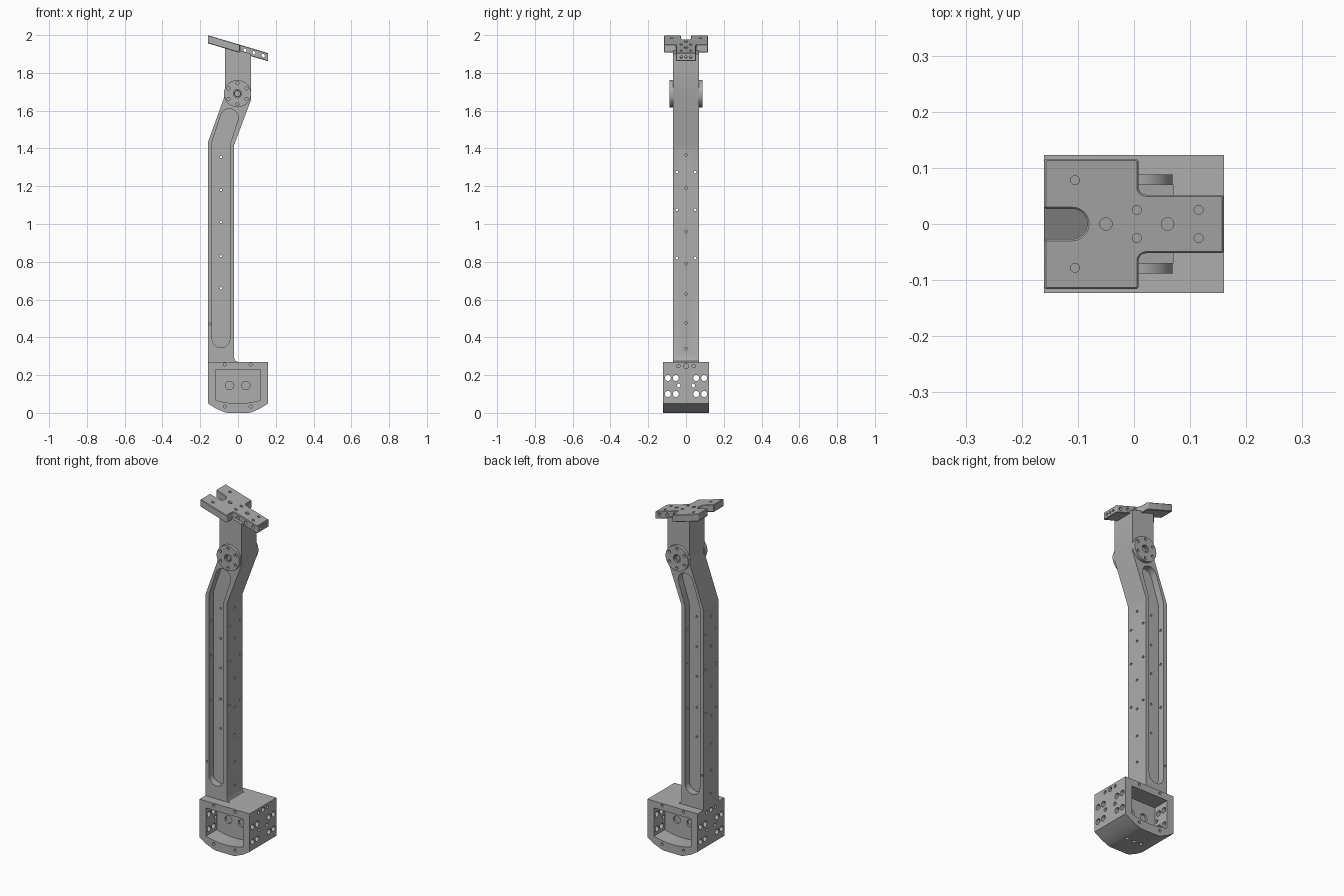
import bpy, bmesh, math
from mathutils import Matrix

cube = bpy.data.objects.get("Cube")
if cube:
    bpy.data.objects.remove(cube, do_unlink=True)

GREY = (0.42, 0.42, 0.42, 1.0)
metal = bpy.data.materials.new("machined grey")
metal.use_nodes = True
metal.diffuse_color = GREY
metal.node_tree.nodes["Principled BSDF"].inputs["Base Color"].default_value = GREY


def make(name, bm):
    bmesh.ops.recalc_face_normals(bm, faces=bm.faces)
    mesh = bpy.data.meshes.new(name)
    bm.to_mesh(mesh)
    bm.free()
    obj = bpy.data.objects.new(name, mesh)
    bpy.context.collection.objects.link(obj)
    mesh.materials.append(metal)
    return obj


def prism(name, pts, axis, a, b):
    """Extrude a 2D outline along Y (points are x, z) or Z (points are x, y)."""
    bm = bmesh.new()
    place = (lambda p, t: (p[0], t, p[1])) if axis == "Y" else (lambda p, t: (p[0], p[1], t))
    face = bm.faces.new([bm.verts.new(place(p, a)) for p in pts])
    ext = bmesh.ops.extrude_face_region(bm, geom=[face])["geom"]
    shift = (0, b - a, 0) if axis == "Y" else (0, 0, b - a)
    bmesh.ops.translate(bm, verts=[v for v in ext if isinstance(v, bmesh.types.BMVert)], vec=shift)
    return make(name, bm)


def rods(name, axis, items, segments=16):
    """Cylinders along one axis; each item is (centre, radius, length)."""
    turn = {"X": Matrix.Rotation(math.pi / 2, 4, "Y"),
            "Y": Matrix.Rotation(math.pi / 2, 4, "X"), "Z": Matrix()}[axis]
    bm = bmesh.new()
    for centre, radius, length in items:
        bmesh.ops.create_cone(bm, cap_ends=True, segments=segments, radius1=radius, radius2=radius,
                              depth=length, matrix=Matrix.Translation(centre) @ turn)
    return make(name, bm)


def apply(obj, kind, **settings):
    mod = obj.modifiers.new(kind, kind)
    for key, value in settings.items():
        setattr(mod, key, value)
    bpy.context.view_layer.objects.active = obj
    bpy.ops.object.modifier_apply(modifier=mod.name)


def cut(obj, cutter):
    cutter.hide_render = True
    apply(obj, "BOOLEAN", operation="DIFFERENCE", solver="EXACT", object=cutter)
    bpy.data.objects.remove(cutter, do_unlink=True)


def arc(cx, cy, r, start, end, n=12):
    return [(cx + r * math.cos(math.radians(start + (end - start) * i / n)),
             cy + r * math.sin(math.radians(start + (end - start) * i / n))) for i in range(n + 1)]


def finish(obj):
    bpy.ops.object.select_all(action="DESELECT")
    obj.select_set(True)
    bpy.context.view_layer.objects.active = obj
    bpy.ops.object.shade_smooth_by_angle(angle=math.radians(30))


SIDES = (-1, 1)

# Bent upright beam with a small fillet at its foot
beam = prism("beam", [(-0.16, 0.27), (0, 0.27), (-0.014, 0.276), (-0.02, 0.29), (-0.02, 1.42),
                      (0.07, 1.66), (0.07, 1.9), (-0.07, 1.94), (-0.07, 1.68), (-0.16, 1.43)],
             "Y", -0.07, 0.07)

# Long round-ended grooves that follow the bend, front and back
slot = (arc(-0.09, 0.392, 0.047, 180, 360) + [(-0.043, 1.42)]
        + arc(-0.046, 1.563, 0.047, -18, 162) + [(-0.137, 1.436)])
for s in SIDES:
    cut(beam, prism("groove_cutter", slot, "Y", s * 0.03, s * 0.1))

# Beam bolt holes
cut(beam, rods("web_holes", "Y", [((-0.09, 0, z), 0.006, 0.2)
                                  for z in (0.66, 0.83, 1.01, 1.18, 1.355)]))
cut(beam, rods("side_holes", "X", [((x, 0, z), 0.007, 0.03) for x in (-0.16, -0.02)
                                   for z in (0.34, 0.475, 0.63, 0.79, 0.96, 1.19, 1.365)]))
cut(beam, rods("pair_holes", "X", [((-0.09, s * 0.048, z), 0.007, 0.3) for s in SIDES
                                   for z in (0.82, 1.075, 1.275)]))
cut(beam, rods("edge_holes", "Y", [((-0.15, s * 0.07, 0.47), 0.006, 0.03) for s in SIDES]))
finish(beam)

# Pivot bosses with a ring of bolts
PX, PZ = -0.003, 1.69
for s, side in zip(SIDES, ("front", "back")):
    boss = rods(side + "_pivot_boss", "Y", [((PX, s * 0.075, PZ), 0.072, 0.026)], 48)
    bore = [((PX, s * 0.09, PZ), 0.022, 0.036)]
    ring = [((PX + x, s * 0.09, PZ + z), 0.008, 0.03) for x, z in arc(0, 0, 0.055, 30, 330, 5)]
    cut(boss, rods("boss_holes", "Y", bore + ring, 24))
    finish(boss)
    sleeve = rods(side + "_pivot_sleeve", "Y", [((PX, s * 0.072, PZ), 0.019, 0.02)], 24)
    cut(sleeve, rods("sleeve_bore", "Y", [((PX, s * 0.082, PZ), 0.014, 0.02)], 24))
    finish(sleeve)

# Foot box with chamfered underside
box = prism("foot_box", [(-0.16, 0.27), (-0.16, 0.05), (-0.115, 0.022), (-0.07, 0.003), (-0.055, 0),
                         (0.055, 0), (0.07, 0.003), (0.115, 0.022), (0.16, 0.05), (0.16, 0.27)],
            "Y", -0.123, 0.123)

# Open pockets with a bowed floor either side of a central web
floor = [(0.118 * t / 6, 0.05 + 0.017 * (t / 6) ** 2) for t in range(-6, 7)]
for s in SIDES:
    cut(box, prism("pocket_cutter", floor + [(0.118, 0.23), (-0.118, 0.23)], "Y", s * 0.025, s * 0.2))

# Foot box holes: wall bolts, dowels, web bores, rim screws and base screws
cut(box, rods("wall_holes", "X", [((0, s * y, z), 0.016, 0.4) for s in SIDES
                                  for y in (0.054, 0.096) for z in (0.1, 0.185)]))
cut(box, rods("dowel_holes", "X", [((0, s * 0.038, 0.145), 0.01, 0.4) for s in SIDES]))
cut(box, rods("top_wall_holes", "X", [((sx * 0.16, y, 0.248), 0.013 if y == 0 else 0.009, 0.03)
                                      for sx in SIDES for y in (-0.04, 0, 0.04)]))
cut(box, rods("web_bores", "Y", [((x, s * 0.025, 0.145), 0.022, 0.026)
                                 for x in (-0.044, 0.041) for s in SIDES], 24))
cut(box, rods("rim_holes", "Y", [((x, s * 0.123, z), 0.008, 0.03) for x in (-0.07, 0.067)
                                 for z in (0.256, 0.034) for s in SIDES]))
cut(box, rods("base_holes", "Z", [((x, 0, 0), 0.01, 0.04) for x in (-0.045, 0, 0.045)]))
finish(box)

# Sloping T-shaped head plate with rounded corners and a slot at its wide end
half = ([(-0.16, 0.027)] + arc(-0.155, 0.111, 0.005, 180, 90, 4) + arc(0.003, 0.111, 0.005, 90, 0, 4)
        + arc(0.022, 0.066, 0.014, 180, 270, 6) + arc(0.155, 0.047, 0.005, 90, 0, 4))
notch = arc(-0.11, 0, 0.027, -90, 90, 16)
plate = prism("head_plate", half + [(x, -y) for x, y in reversed(half)] + notch, "Z", -0.043, 0)
apply(plate, "BEVEL", width=0.003, segments=1, limit_method="ANGLE", angle_limit=math.radians(60))
small = [(-0.105, 0.078), (0.005, 0.025), (0.115, 0.025)]
cut(plate, rods("plate_holes", "Z", [((x, s * y, 0), 0.008, 0.05) for x, y in small for s in SIDES]
                + [((x, 0, 0), 0.011, 0.05) for x in (-0.05, 0.06)]))
cut(plate, rods("plate_edge_holes", "Y", [((x, 0, -0.021), 0.009, 0.16) for x in (0.037, 0.085, 0.133)]))
cut(plate, rods("plate_end_holes", "X", [((0.16, y, -0.021), 0.007, 0.03) for y in (-0.025, 0, 0.025)]))
for v in plate.data.vertices:
    v.co.z += 1.952 - 0.297 * v.co.x
plate.data.update()
finish(plate)
